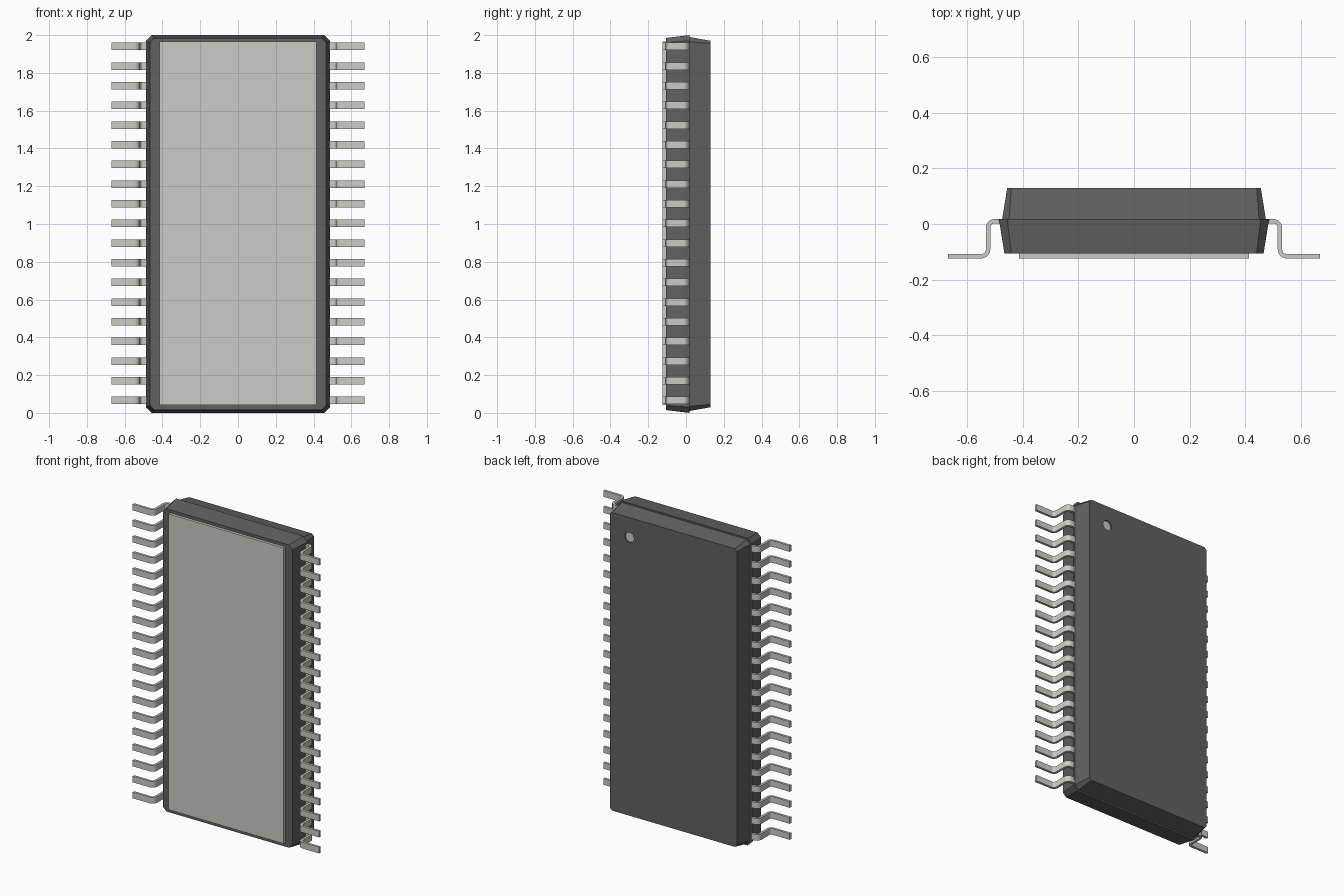
import bpy, bmesh, math
from mathutils import Matrix

if "Cube" in bpy.data.objects:
    bpy.data.objects.remove(bpy.data.objects["Cube"])


def material(name, rgb):
    m = bpy.data.materials.new(name)
    m.diffuse_color = (*rgb, 1)
    m.use_nodes = True
    m.node_tree.nodes["Principled BSDF"].inputs["Base Color"].default_value = m.diffuse_color
    return m


DARK = material("dark_plastic", (0.12, 0.12, 0.12))
METAL = material("metal", (0.60, 0.60, 0.57))


def finish(name, bm, mat):
    bmesh.ops.recalc_face_normals(bm, faces=bm.faces)
    me = bpy.data.meshes.new(name)
    bm.to_mesh(me)
    bm.free()
    ob = bpy.data.objects.new(name, me)
    bpy.context.collection.objects.link(ob)
    if mat:
        me.materials.append(mat)
    return ob


def octagon(bm, hx, hz, y, c):
    """Chamfered rectangle in the XZ plane, centred at z = 1."""
    pts = [(hx, hz - c), (hx - c, hz), (c - hx, hz), (-hx, hz - c),
           (-hx, c - hz), (c - hx, -hz), (hx - c, -hz), (hx, c - hz)]
    return [bm.verts.new((x, y, 1 + z)) for x, z in pts]


def tapered_slab(name, near, far):
    bm = bmesh.new()
    a, b = octagon(bm, *near), octagon(bm, *far)
    bm.faces.new(a)
    bm.faces.new(b)
    for i in range(8):
        j = (i + 1) % 8
        bm.faces.new((a[i], a[j], b[j], b[i]))
    return finish(name, bm, DARK)


def disc(name, r, y, depth, mat):
    """Short round plug along Y at the pin one corner."""
    bm = bmesh.new()
    bmesh.ops.create_cone(bm, cap_ends=True, segments=32, radius1=r, radius2=r, depth=depth,
                          matrix=Matrix.Translation((0.317, y, 1.84)) @ Matrix.Rotation(math.pi / 2, 4, 'X'))
    return finish(name, bm, mat)


# Package body: two tapered halves meeting at the parting line
tapered_slab("body_front_half", (0.467, 0.985, -0.106, 0.025), (0.487, 1.0, 0.018, 0.03))
back = tapered_slab("body_back_half", (0.475, 0.99, 0.018, 0.025), (0.457, 0.97, 0.13, 0.015))

# Round pin one dimple with a light floor
cutter = disc("dimple_cutter", 0.033, 0.13, 0.02, None)
mod = back.modifiers.new("dimple", 'BOOLEAN')
mod.object, mod.operation, mod.solver = cutter, 'DIFFERENCE', 'EXACT'
bpy.context.view_layer.objects.active = back
bpy.ops.object.modifier_apply(modifier=mod.name)
bpy.data.objects.remove(cutter)
disc("pin_one_mark", 0.032, 0.12, 0.004, METAL)

# Heat pad on the front
bm = bmesh.new()
bmesh.ops.create_cube(bm, size=1, matrix=Matrix.Translation((0, -0.112, 1.003))
                      @ Matrix.Diagonal((0.83, 0.024, 1.925, 1)))
finish("heat_pad", bm, METAL)

# Gull-wing lead profile: two offset sides of a centre line with rounded bends
T, R, N = 0.008, 0.024, 6
XV, YT, YB = 0.526, 0.010, -0.116


def lead_side(s):
    pts = [(0.45, YT + s)]
    for i in range(N + 1):
        a = math.pi / 2 * (1 - i / N)
        pts.append((XV - R + (R + s) * math.cos(a), YT - R + (R + s) * math.sin(a)))
    for i in range(N + 1):
        a = math.pi + math.pi / 2 * i / N
        pts.append((XV + R + (R - s) * math.cos(a), YB + R + (R - s) * math.sin(a)))
    return pts + [(0.671, YB + s)]


def leads(name, side):
    bm = bmesh.new()
    top, low = lead_side(T), lead_side(-T)
    for k in range(19):
        z = 1.003 + (k - 9) * 0.1041
        rings = [[bm.verts.new((side * x, y, z + dz)) for (x, y), dz in
                  ((t, 0.02), (t, -0.02), (l, -0.02), (l, 0.02))] for t, l in zip(top, low)]
        for a, b in zip(rings, rings[1:]):
            for i in range(4):
                j = (i + 1) % 4
                bm.faces.new((a[i], a[j], b[j], b[i]))
        bm.faces.new(rings[0])
        bm.faces.new(rings[-1])
    ob = finish(name, bm, METAL)
    bpy.ops.object.select_all(action='DESELECT')
    ob.select_set(True)
    bpy.context.view_layer.objects.active = ob
    bpy.ops.object.shade_smooth_by_angle(angle=math.radians(35))


leads("right_leads", 1)
leads("left_leads", -1)
